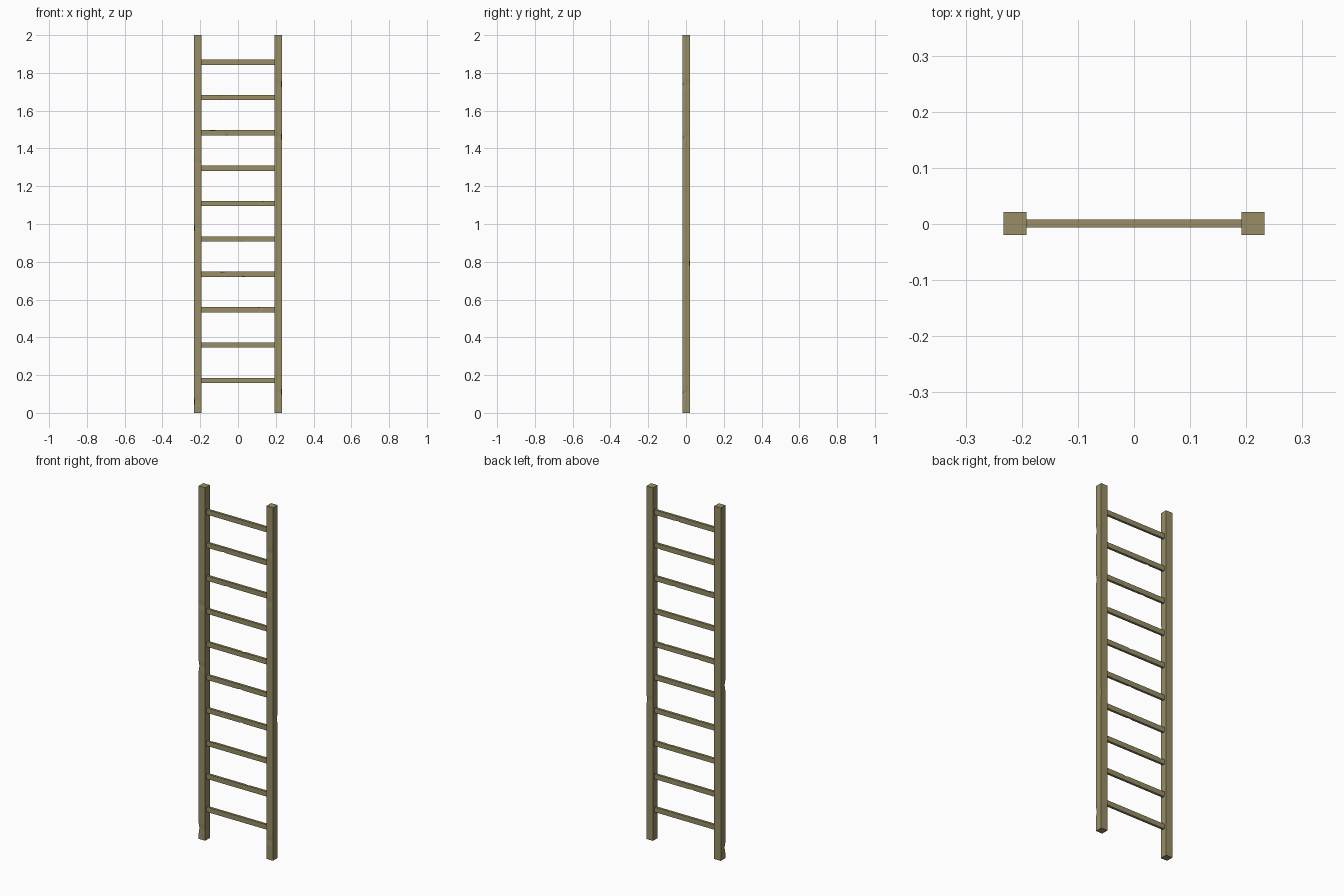
import bpy, bmesh
from mathutils import Vector

if "Cube" in bpy.data.objects:
    bpy.data.objects.remove(bpy.data.objects["Cube"])

wood = bpy.data.materials.new("weathered_wood")
wood.diffuse_color = (0.31, 0.27, 0.13, 1)
wood.use_nodes = True
wood.node_tree.nodes["Principled BSDF"].inputs["Base Color"].default_value = wood.diffuse_color


def beam(name, start, end, u, v, chips, depth):
    """Rectangular beam with half-widths u, v; each chip (t, half_length, corner) dents an edge."""
    start, end, u, v = map(Vector, (start, end, u, v))
    axis = (end - start).normalized()
    corners = [(-1, -1), (1, -1), (1, 1), (-1, 1)]
    stations = [(0, None), ((end - start).length, None)]
    for t, half, corner in chips:
        stations += [(t - half, None), (t, corner), (t + half, None)]
    stations.sort(key=lambda s: s[0])

    bm = bmesh.new()
    loops = []
    for t, dented in stations:
        loop = []
        for i, (a, b) in enumerate(corners):
            co = start + axis * t + u * a + v * b
            if i == dented:
                co -= (u.normalized() * a + v.normalized() * b) * depth
            loop.append(bm.verts.new(co))
        loops.append(loop)
    for a, b in zip(loops, loops[1:]):
        for i in range(4):
            j = (i + 1) % 4
            bm.faces.new((a[i], a[j], b[j], b[i]))
    bm.faces.new(loops[0])
    bm.faces.new(loops[-1])
    bmesh.ops.recalc_face_normals(bm, faces=bm.faces)
    mesh = bpy.data.meshes.new(name)
    bm.to_mesh(mesh)
    bm.free()
    mesh.materials.append(wood)
    obj = bpy.data.objects.new(name, mesh)
    bpy.context.collection.objects.link(obj)


# Side rails with a few worn edges
rail_chips = {
    -1: [(0.06, 0.03, 0), (0.98, 0.03, 0), (1.33, 0.03, 1)],
    1: [(0.11, 0.03, 1), (0.79, 0.03, 2), (1.46, 0.03, 1), (1.74, 0.03, 1)],
}
for side, label in ((-1, "left"), (1, "right")):
    x = 0.2125 * side
    beam(label + "_rail", (x, 0.001, 0), (x, 0.001, 2),
         (0.0205, 0, 0), (0, 0.0205, 0), rail_chips[side], 0.003)

# Ten rungs, bottom to top, each with chips at the listed x positions
rung_chips = [[], [-0.04, 0.06], [-0.17, 0.11], [-0.08, 0.03], [0.02],
              [-0.08, 0.03, 0.13], [0.18], [-0.13, -0.06, 0.07],
              [-0.09, 0.17], [0.05]]
for n, xs in enumerate(rung_chips):
    z = 0.172 + n * 0.1872
    chips = [(x + 0.2, 0.018, (n + k) % 4) for k, x in enumerate(xs)]
    beam(f"rung_{n + 1}", (-0.2, 0.001, z), (0.2, 0.001, z),
         (0, 0.0068, 0), (0, 0, 0.014), chips, 0.002)
